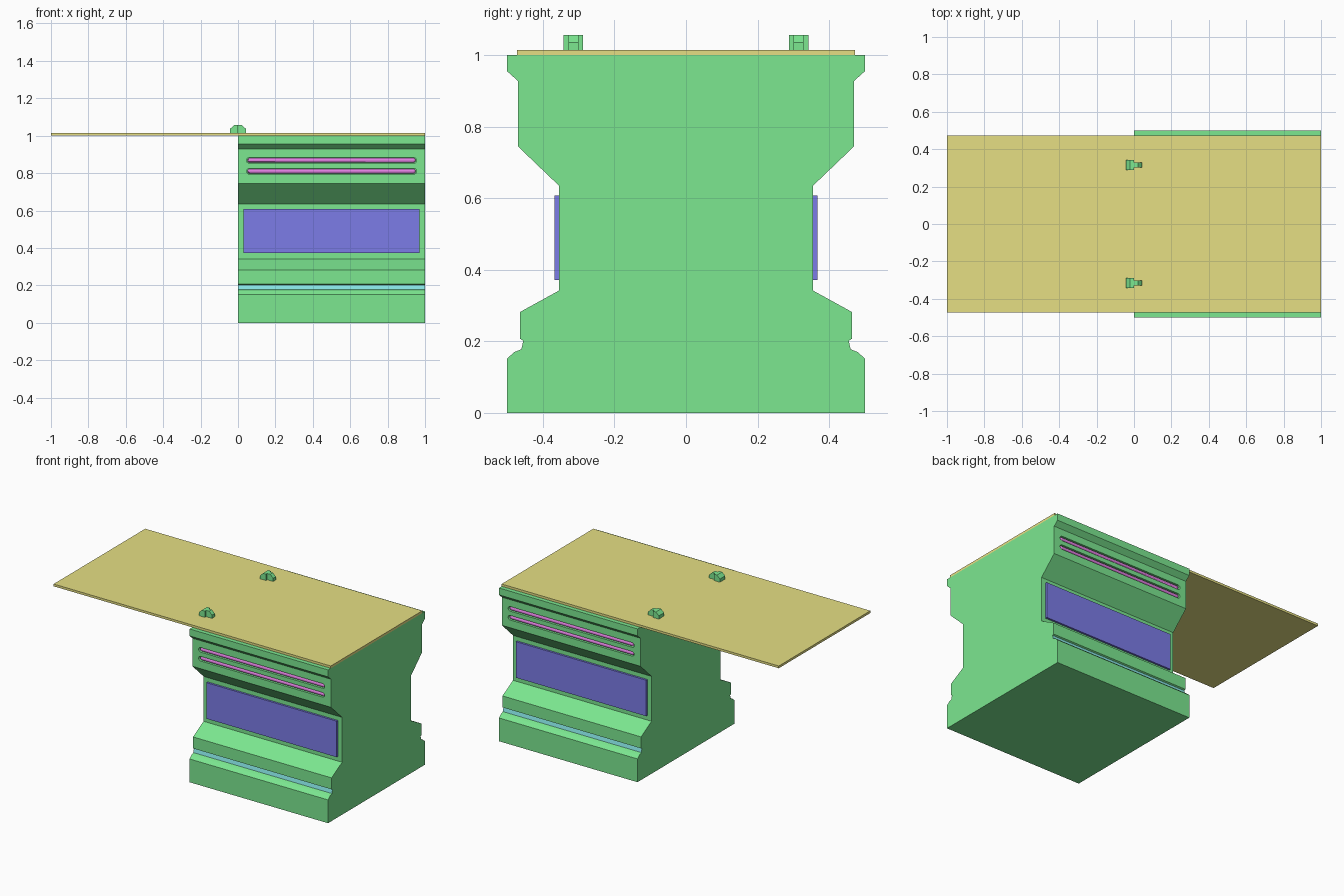
import bpy, bmesh
from math import pi
from mathutils import Matrix, Vector

if "Cube" in bpy.data.objects:
    bpy.data.objects.remove(bpy.data.objects["Cube"])


def material(name, rgb):
    m = bpy.data.materials.new(name)
    m.diffuse_color = (*rgb, 1)
    m.use_nodes = True
    m.node_tree.nodes["Principled BSDF"].inputs["Base Color"].default_value = m.diffuse_color
    return m


green = material("green", (0.2, 0.8, 0.28))
blue = material("blue", (0.2, 0.2, 0.8))
yellow = material("yellow", (0.79, 0.74, 0.23))
magenta = material("magenta", (0.75, 0.22, 0.75))
cyan = material("cyan", (0.25, 0.8, 0.8))


def finish(name, bm, *mats):
    bmesh.ops.recalc_face_normals(bm, faces=bm.faces)
    me = bpy.data.meshes.new(name)
    bm.to_mesh(me)
    bm.free()
    for m in mats:
        me.materials.append(m)
    ob = bpy.data.objects.new(name, me)
    bpy.context.collection.objects.link(ob)
    return ob


def box(name, lo, hi, mat):
    lo, hi = Vector(lo), Vector(hi)
    bm = bmesh.new()
    bmesh.ops.create_cube(bm, size=1, matrix=Matrix.Translation((lo + hi) / 2)
                          @ Matrix.Diagonal((*(hi - lo), 1)))
    return finish(name, bm, mat)


def extrude(points, offset):
    bm = bmesh.new()
    face = bm.faces.new([bm.verts.new(p) for p in points])
    res = bmesh.ops.extrude_face_region(bm, geom=[face], use_keep_orig=True)
    moved = [g for g in res["geom"] if isinstance(g, bmesh.types.BMVert)]
    bmesh.ops.translate(bm, verts=moved, vec=offset)
    return bm


def apply_modifier(ob, kind, **settings):
    mod = ob.modifiers.new(kind, kind)
    for key, value in settings.items():
        setattr(mod, key, value)
    bpy.context.view_layer.objects.active = ob
    bpy.ops.object.modifier_apply(modifier=mod.name)


def mirror_y(ob):
    apply_modifier(ob, "MIRROR", use_axis=(False, True, False))


def stadium(name, z, r, y0, y1, x0, x1):
    # Hull of two discs gives a slot with rounded ends
    bm = bmesh.new()
    for x in (x0 + r, x1 - r):
        bmesh.ops.create_cone(bm, segments=16, radius1=r, radius2=r, depth=y1 - y0, cap_ends=True,
                              matrix=Matrix.Translation((x, (y0 + y1) / 2, z)) @ Matrix.Rotation(pi / 2, 4, 'X'))
    bmesh.ops.delete(bm, geom=bm.faces[:], context='FACES_ONLY')
    bmesh.ops.convex_hull(bm, input=bm.verts[:])
    return finish(name, bm, magenta)


def tube(name, z, r, y, x0, x1):
    bm = bmesh.new()
    for x in (x0 + r, x1 - r):
        bmesh.ops.create_uvsphere(bm, u_segments=16, v_segments=8, radius=r,
                                  matrix=Matrix.Translation((x, y, z)))
    bmesh.ops.convex_hull(bm, input=bm.verts[:])
    ob = finish(name, bm, magenta)
    ob.data.polygons.foreach_set("use_smooth", [True] * len(ob.data.polygons))
    return ob


# Cabinet body: stepped side profile swept along x
half = [(0.5, 0), (0.5, 0.152), (0.48, 0.17), (0.46, 0.178), (0.455, 0.202), (0.464, 0.207),
        (0.464, 0.282), (0.355, 0.342), (0.355, 0.635), (0.47, 0.745), (0.47, 0.928),
        (0.5, 0.955), (0.5, 1.0)]
outline = half + [(-y, z) for y, z in reversed(half)]
bm = extrude([(0, y, z) for y, z in outline], (1, 0, 0))

# Cyan trim in the base groove
for f in bm.faces:
    if len(f.verts) == 4 and 0.185 < f.calc_center_median().z < 0.203:
        f.material_index = 1
body = finish("cabinet_body", bm, green, cyan)

# Recessed light slots with tubes, both sides
for label, z in (("lower", 0.81), ("upper", 0.868)):
    cutter = stadium("slot_cutter", z, 0.015, 0.452, 0.49, 0.045, 0.955)
    cutter.data.materials.clear()
    cutter.data.materials.append(green)
    mirror_y(cutter)
    cutter.hide_render = True
    apply_modifier(body, "BOOLEAN", operation='DIFFERENCE', object=cutter, solver='EXACT')
    bpy.data.objects.remove(cutter)
    mirror_y(tube(label + "_light_tubes", z, 0.0125, 0.456, 0.05, 0.95))

# Blue side panels
mirror_y(box("side_panels", (0.03, 0.35, 0.372), (0.97, 0.368, 0.607), blue))

# Long top board overhanging one end
box("top_board", (-1, -0.472, 1.0), (1, 0.472, 1.015), yellow)

# Hinges: wide knuckle on one side, narrow tongue on the other
wide = [(-0.043, 1.012), (-0.043, 1.036), (-0.022, 1.056), (0, 1.056), (0, 1.012)]
for name, flip, w in (("hinge_knuckles", 1, 0.027), ("hinge_tongues", -1, 0.014)):
    bm = extrude([(flip * x, 0.315 - w, z) for x, z in wide], (0, 2 * w, 0))
    mirror_y(finish(name, bm, green))
